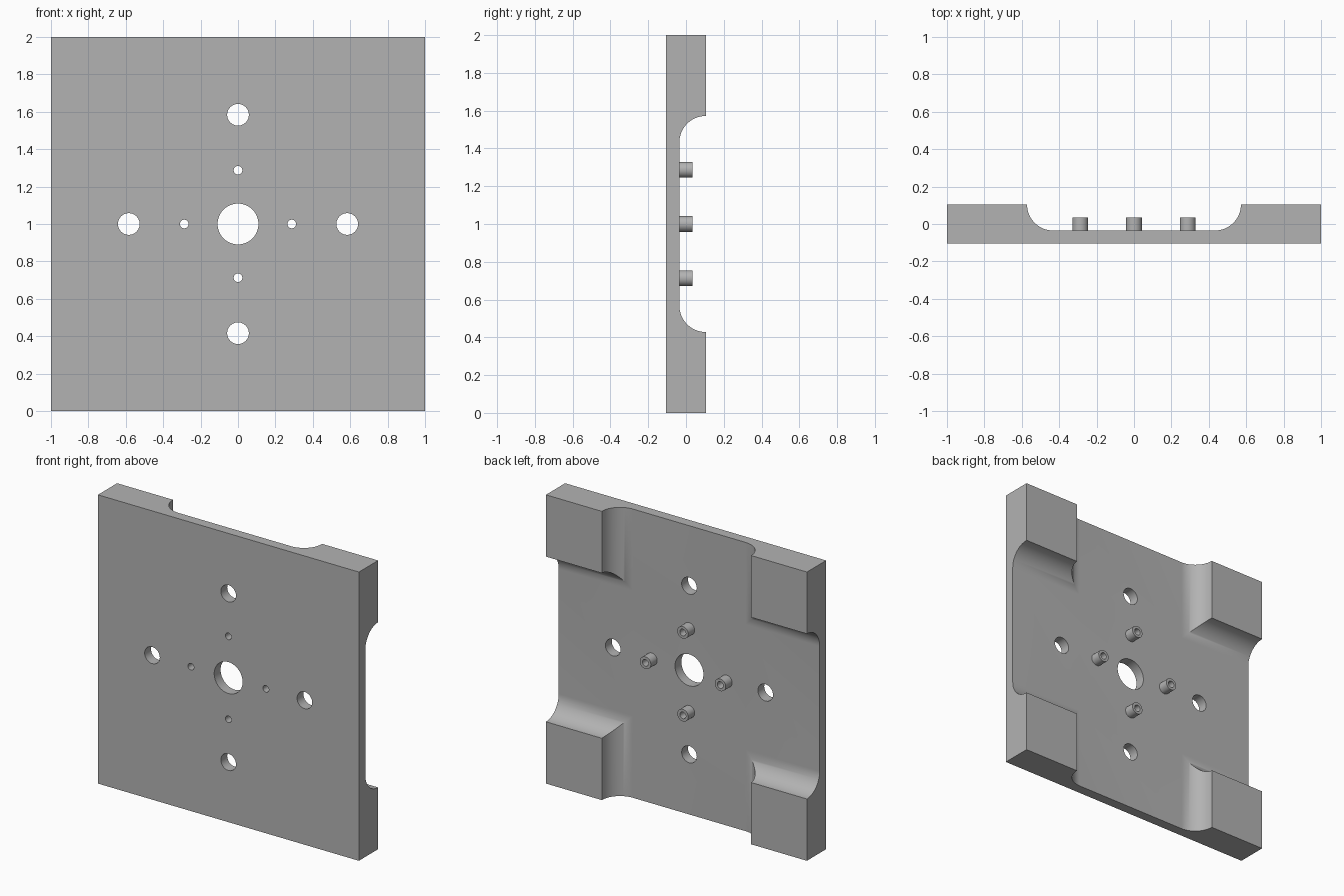
import bpy, bmesh
from math import sin, cos, pi, radians
from mathutils import Matrix, Vector

cube = bpy.data.objects.get("Cube")
if cube:
    bpy.data.objects.remove(cube, do_unlink=True)

BACK = 0.105           # half thickness of the plate
FLOOR = -0.035         # depth of the cross-shaped recess
HALF = 0.572           # half width of each recess channel
FILLET = BACK - FLOOR
MID = Vector((0, 0, 1))
ARMS = [Vector((1, 0, 0)), Vector((-1, 0, 0)), Vector((0, 0, 1)), Vector((0, 0, -1))]
BOSS_AT = 0.287

grey = bpy.data.materials.new("plain grey")
grey.use_nodes = True
grey.diffuse_color = (0.45, 0.45, 0.45, 1)
grey.node_tree.nodes["Principled BSDF"].inputs["Base Color"].default_value = grey.diffuse_color


def make_object(name, bm):
    bmesh.ops.recalc_face_normals(bm, faces=bm.faces)
    mesh = bpy.data.meshes.new(name)
    bm.to_mesh(mesh)
    bm.free()
    mesh.materials.append(grey)
    obj = bpy.data.objects.new(name, mesh)
    bpy.context.collection.objects.link(obj)
    return obj


def add_cylinder(bm, centre, radius, y0, y1, segments=48):
    place = Matrix.Translation((centre.x, (y0 + y1) / 2, centre.z)) @ Matrix.Rotation(pi / 2, 4, "X")
    bmesh.ops.create_cone(bm, cap_ends=True, segments=segments, radius1=radius,
                          radius2=radius, depth=y1 - y0, matrix=place)


def channel_cutter(name, upright):
    """Channel with quarter-round fillets along both sides of its floor."""
    arc = [(HALF - FILLET + FILLET * sin(a), BACK - FILLET * cos(a))
           for a in (pi / 2 * i / 20 for i in range(21))]
    side = arc + [(HALF, BACK + 0.1)]
    outline = side + [(-u, y) for u, y in reversed(side)]
    bm = bmesh.new()
    verts = [bm.verts.new((u, y, -0.2) if upright else (-1.2, y, u + 1)) for u, y in outline]
    face = bm.faces.new(verts)
    moved = bmesh.ops.extrude_face_region(bm, geom=[face])["geom"]
    bmesh.ops.translate(bm, vec=(0, 0, 2.4) if upright else (2.4, 0, 0),
                        verts=[g for g in moved if isinstance(g, bmesh.types.BMVert)])
    return make_object(name, bm)


def finish(obj, cutters):
    """Cut the object, then smooth its curved faces."""
    bpy.ops.object.select_all(action="DESELECT")
    obj.select_set(True)
    bpy.context.view_layer.objects.active = obj
    for cutter in cutters:
        mod = obj.modifiers.new("cut", "BOOLEAN")
        mod.operation = "DIFFERENCE"
        mod.solver = "EXACT"
        mod.object = cutter
        bpy.ops.object.modifier_apply(modifier=mod.name)
    bpy.ops.object.shade_smooth_by_angle(angle=radians(30))


# Cutters: two crossing channels and all the drilled holes
channels = [channel_cutter("upright_channel_cutter", True),
            channel_cutter("level_channel_cutter", False)]
bm = bmesh.new()
add_cylinder(bm, MID, 0.109, -0.3, 0.3, 64)
for arm in ARMS:
    add_cylinder(bm, MID + arm * 0.584, 0.058, -0.3, 0.3)
    add_cylinder(bm, MID + arm * BOSS_AT, 0.023, -0.3, 0.3)
holes = make_object("hole_cutter", bm)

# Square plate with four raised corner blocks
bm = bmesh.new()
bmesh.ops.create_cube(bm, size=2, matrix=Matrix.Translation(MID) @ Matrix.Diagonal((1, BACK, 1, 1)))
finish(make_object("plate", bm), channels + [holes])

# Hollow bosses around the central hole
for arm, side in zip(ARMS, ("left", "right", "upper", "lower")):
    bm = bmesh.new()
    add_cylinder(bm, MID + arm * BOSS_AT, 0.042, FLOOR, 0.035)
    finish(make_object(side + "_boss", bm), [holes])

# Cutters are no longer needed
for cutter in channels + [holes]:
    bpy.data.objects.remove(cutter, do_unlink=True)
